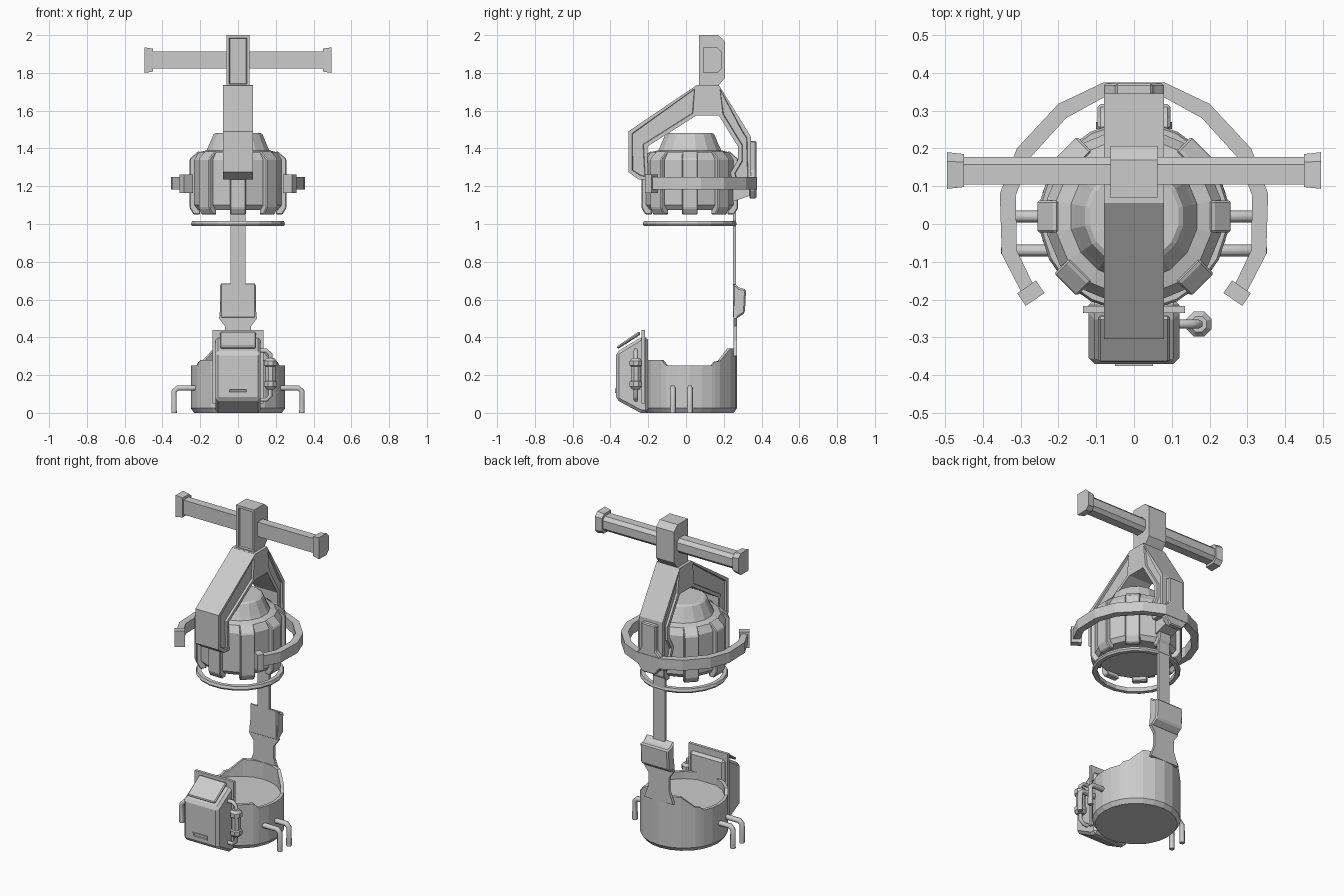
import bpy, bmesh, math
from mathutils import Vector, Matrix

cube = bpy.data.objects.get("Cube")
if cube:
    bpy.data.objects.remove(cube)

GREY = (0.6, 0.6, 0.6, 1)
metal = bpy.data.materials.new("plain grey")
metal.diffuse_color = GREY
metal.use_nodes = True
metal.node_tree.nodes["Principled BSDF"].inputs["Base Color"].default_value = GREY
CY = 0.02  # shared axis of the round parts


def finish(name, bm, bevel=0):
    bmesh.ops.recalc_face_normals(bm, faces=bm.faces)
    mesh = bpy.data.meshes.new(name)
    bm.to_mesh(mesh)
    bm.free()
    mesh.materials.append(metal)
    ob = bpy.data.objects.new(name, mesh)
    bpy.context.collection.objects.link(ob)
    if bevel:
        mod = ob.modifiers.new("chamfer", "BEVEL")
        mod.width, mod.segments, mod.limit_method = bevel, 1, "ANGLE"
    return ob


def prism(name, points, lo, hi, axis="X", bevel=0, inset=None, inset_dir=None):
    """Extrude a profile along an axis; optionally sink an inset in some faces."""
    place = {"X": lambda a, b, t: (t, a, b),
             "Y": lambda a, b, t: (a, t, b),
             "Z": lambda a, b, t: (a, b, t)}[axis]
    bm = bmesh.new()
    ends = [[bm.verts.new(place(a, b, t)) for a, b in points] for t in (lo, hi)]
    for ring in ends:
        bm.faces.new(ring)
    for i in range(len(points)):
        j = (i + 1) % len(points)
        bm.faces.new((ends[0][i], ends[0][j], ends[1][j], ends[1][i]))
    bmesh.ops.recalc_face_normals(bm, faces=bm.faces)
    if inset:
        d = Vector(inset_dir)
        faces = [f for f in bm.faces if abs(f.normal.dot(d)) > 0.99
                 and (axis == "X" and d.x or f.normal.dot(d) > 0)]
        res = bmesh.ops.inset_individual(bm, faces=faces, thickness=inset[0])
        bmesh.ops.inset_individual(bm, faces=faces, thickness=0.004, depth=-inset[1])
    return finish(name, bm, bevel)


def box(name, x, y, z, **kw):
    return prism(name, [(y[0], z[0]), (y[1], z[0]), (y[1], z[1]), (y[0], z[1])], *x, **kw)


def lathe(name, profile, sides, centre=(0, CY), closed=False, turn=0.5):
    bm = bmesh.new()
    rings = []
    for r, z in profile:
        angles = [math.tau * (i + turn) / sides for i in range(sides)]
        rings.append([bm.verts.new((centre[0] + r * math.sin(a),
                                    centre[1] + r * math.cos(a), z)) for a in angles])
    pairs = list(zip(rings, rings[1:]))
    if closed:
        pairs.append((rings[-1], rings[0]))
    else:
        bm.faces.new(rings[0])
        bm.faces.new(rings[-1])
    for a, b in pairs:
        for i in range(sides):
            j = (i + 1) % sides
            bm.faces.new((a[i], a[j], b[j], b[i]))
    return finish(name, bm)


def pipe(name, points, radius):
    cu = bpy.data.curves.new(name, "CURVE")
    cu.dimensions, cu.bevel_depth, cu.bevel_resolution = "3D", radius, 1
    cu.use_fill_caps = True
    sp = cu.splines.new("POLY")
    sp.points.add(len(points) - 1)
    for p, co in zip(sp.points, points):
        p.co = (*co, 1)
    tmp = bpy.data.objects.new(name, cu)
    bpy.context.collection.objects.link(tmp)
    bpy.context.view_layer.update()
    mesh = bpy.data.meshes.new_from_object(
        tmp.evaluated_get(bpy.context.evaluated_depsgraph_get()))
    bpy.data.objects.remove(tmp)
    mesh.materials.clear()
    mesh.materials.append(metal)
    bpy.context.collection.objects.link(bpy.data.objects.new(name, mesh))


# Base tub, with a rim that steps up at the front and behind the strut
rim = [(0, .34), (15, .34), (31, .34), (50, .275), (57, .27), (62, .25), (75, .25), (90, .25),
       (105, .25), (120, .25), (127, .28), (145, .28), (163, .28), (180, .28)]
rim += [(360 - a, h) for a, h in reversed(rim[1:-1])]
bm = bmesh.new()
loops = [[] for _ in range(5)]
for angle, top in rim:
    s, c = math.sin(math.radians(angle)), math.cos(math.radians(angle))
    for loop, (r, z) in zip(loops, [(.232, 0), (.25, .025), (.25, top), (.23, top), (.23, .235)]):
        loop.append(bm.verts.new((r * s, CY + r * c, z)))
for a, b in zip(loops, loops[1:]):
    for i in range(len(rim)):
        j = (i + 1) % len(rim)
        bm.faces.new((a[i], a[j], b[j], b[i]))
bm.faces.new(loops[0])
bm.faces.new(loops[-1])
finish("base_tub", bm)

# Control box on the front of the base
prism("control_box", [(-.2, 0), (-.24, 0), (-.37, .07), (-.37, .32), (-.24, .4), (-.2, .4)],
      -.12, .12, bevel=.015)
box("control_back_plate", (-.135, .135), (-.235, -.217), (.05, .44))
prism("control_lid", [(-.368, .35), (-.36, .338), (-.24, .415), (-.248, .432)],
      -.095, .095, bevel=.006)
box("control_slot", (-.05, .05), (-.376, -.366), (.105, .13), inset=(.007, .006),
    inset_dir=(0, -1, 0))

# Canister and its feed pipe
pipe("canister_pipe", [(.1, -.265, .33), (.15, -.265, .33), (.172, -.265, .31),
                       (.172, -.265, .09), (.15, -.265, .07), (.1, -.265, .07)], .012)
lathe("canister", [(.022, .125), (.036, .14), (.036, .165), (.028, .17), (.028, .245),
                   (.036, .25), (.036, .275), (.022, .29)], 8, (.172, -.265))

# Pairs of bent pipes on both sides
for side in (-1, 1):
    for y in (CY, -.07):
        pipe("side_pipe", [(side * .22, y, .132), (side * .32, y, .132),
                           (side * .338, y, .115), (side * .338, y, 0)], .016)

# Rear strut with its junction block
prism("strut_foot", [(-.1, .3), (.1, .3), (.07, .38), (.07, .46), (.1, .5), (.09, .6),
                     (-.09, .6), (-.1, .5), (-.07, .46), (-.07, .38)], .252, .27, "Y")
box("strut", (-.04, .04), (.25, .266), (.55, 1.2))
prism("strut_block", [(.25, .69), (.285, .66), (.318, .655), (.312, .53), (.268, .5), (.25, .5)],
      -.096, .096, bevel=.008)

# Lower guide ring
lathe("guide_ring", [(.222, .99), (.246, .99), (.252, 1.0), (.246, 1.016), (.222, 1.016)],
      20, closed=True)

# Chamber with eight ribs
lathe("chamber", [(.215, 1.075), (.235, 1.1), (.235, 1.34), (.21, 1.38), (.17, 1.39),
                  (.16, 1.41), (.132, 1.475), (.12, 1.483)], 16)
for k in range(8):
    rib = prism("chamber_rib", [(.2, 1.05), (.235, 1.05), (.256, 1.085), (.256, 1.345),
                                (.21, 1.385), (.2, 1.385)], -.042, .042, bevel=.006)
    rib.matrix_world = (Matrix.Translation((0, CY, 0))
                        @ Matrix.Rotation(math.tau * k / 8, 4, "Z"))

# Yoke over the chamber, its arms panelled on both sides
prism("yoke_front_arm", [(.056, 1.735), (-.305, 1.49), (-.305, 1.275), (-.25, 1.235),
                         (-.2, 1.235), (-.205, 1.41), (.056, 1.575)], -.08, .08,
      inset=(.022, .012), inset_dir=(1, 0, 0))
prism("yoke_crown", [(.055, 1.735), (.055, 1.575), (.175, 1.575), (.175, 1.735)], -.08, .08)
prism("yoke_rear_arm", [(.174, 1.735), (.174, 1.575), (.275, 1.41), (.275, 1.34), (.235, 1.27),
                        (.26, 1.2), (.345, 1.2), (.345, 1.46), (.315, 1.51)], -.08, .08,
      inset=(.022, .012), inset_dir=(1, 0, 0))
prism("yoke_rear_plate", [(-.05, 1.44), (-.05, 1.28), (-.08, 1.25), (-.08, 1.18), (-.045, 1.135),
                          (.045, 1.135), (.08, 1.18), (.08, 1.25), (.05, 1.28), (.05, 1.44)],
      .335, .372, "Y", bevel=.006)
prism("strut_clamp", [(.25, 1.12), (.34, 1.15), (.34, 1.22), (.25, 1.22)], -.05, .05)

# Open carrier ring with end blocks
outer = [(.08, .375), (.2, .318), (.31, .2), (.355, .08), (.35, -.08), (.288, -.2)]
inner = [(.255, -.185), (.31, -.07), (.313, .075), (.275, .175), (.18, .28), (.08, .335)]
right = outer + inner
ring = right + [(-x, y) for x, y in inner[::-1] + outer[::-1]]
ring = outer + inner + [(-x, y) for x, y in reversed(inner)] + [(-x, y) for x, y in reversed(outer)]
prism("carrier_ring", ring, 1.183, 1.248, "Z")
for side in (-1, 1):
    end = box("carrier_end", (-.03, .03), (-.02, .02), (1.163, 1.263))
    end.matrix_world = (Matrix.Translation((side * .273, -.183, 0))
                        @ Matrix.Rotation(side * -.6, 4, "Z"))

# Head block with a framed front recess
prism("head_block", [(.07, 1.725), (.165, 1.725), (.207, 1.775), (.207, 1.968), (.17, 2),
                     (.07, 2)], -.062, .062, inset=(.022, .012), inset_dir=(0, -1, 0))


# Crossbar with flared end caps
def bar_section(y0, y1, z0, z1, cut):
    return [(y0, z0), (y1 - cut, z0), (y1, z0 + cut), (y1, z1 - cut), (y1 - cut, z1), (y0, z1)]


prism("crossbar", bar_section(.105, .177, 1.822, 1.912, .02), -.47, .47)
for side in (-1, 1):
    cap = prism("crossbar_cap", bar_section(.093, .19, 1.8, 1.935, .024), side * .45, side * .495)
    for v in cap.data.vertices:  # taper toward the bar
        if abs(v.co.x) < .47:
            c = Vector((v.co.x, .141, 1.867))
            v.co = c + (v.co - c) * .9
